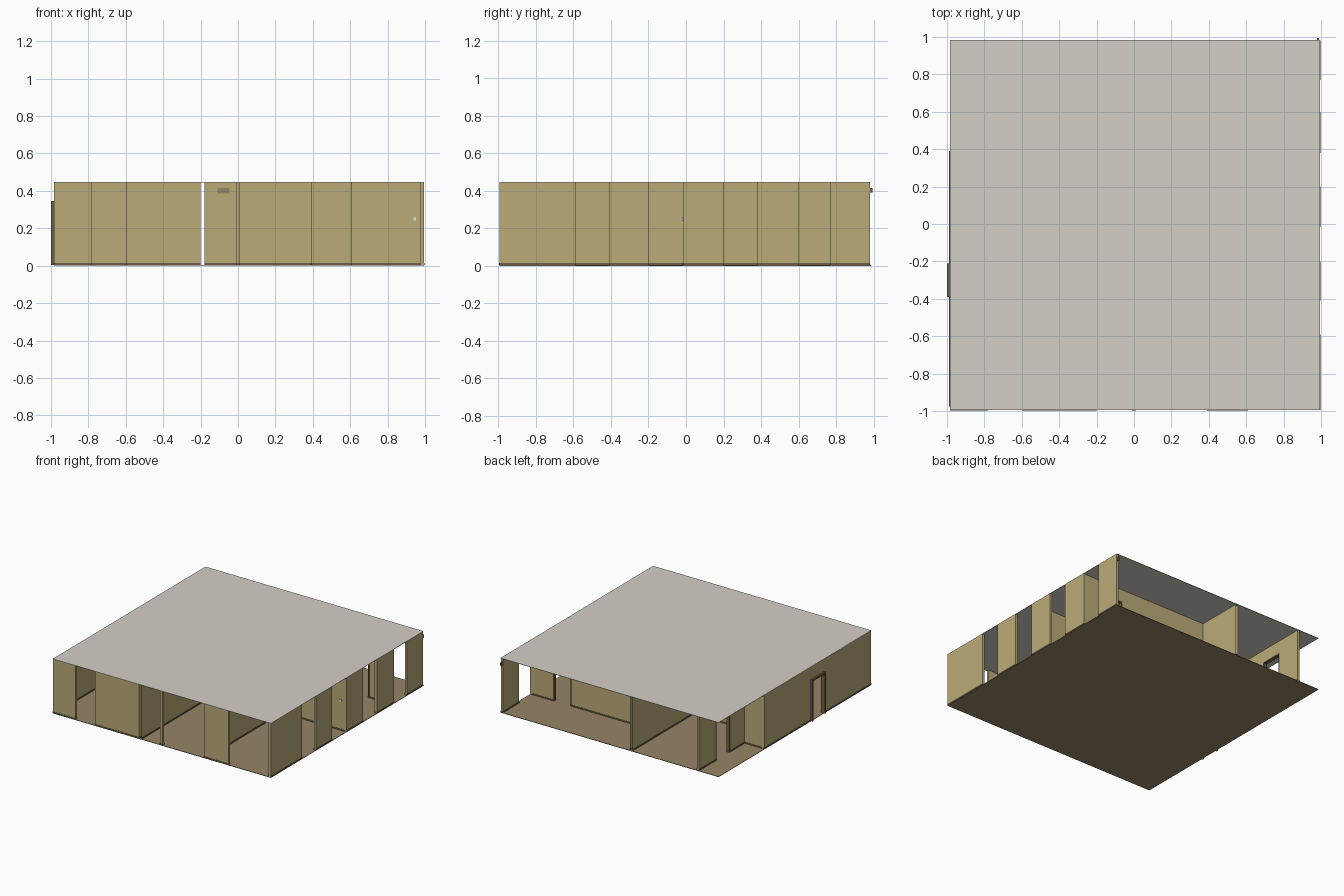
import bpy, bmesh
from mathutils import Vector

cube = bpy.data.objects.get("Cube")
if cube:
    bpy.data.objects.remove(cube, do_unlink=True)

H = 0.445       # ceiling height
DOOR = 0.34     # door head height
BASE = 0.004    # floor surface
T = 0.02        # wall thickness


def material(name, rgb):
    m = bpy.data.materials.new(name)
    m.use_nodes = True
    col = (*rgb, 1)
    m.diffuse_color = col
    bsdf = m.node_tree.nodes["Principled BSDF"]
    bsdf.inputs["Base Color"].default_value = col
    bsdf.inputs["Roughness"].default_value = 0.9
    return m


WALL = material("wall_tan", (0.50, 0.41, 0.19))
FLOOR = material("floor_brown", (0.31, 0.235, 0.13))
CEIL = material("ceiling_grey", (0.66, 0.63, 0.57))
TRIM = material("trim_dark_brown", (0.15, 0.115, 0.065))
VENT = material("vent_brown", (0.30, 0.24, 0.14))
WHITE = material("switch_white", (0.8, 0.8, 0.78))


def boxes(name, items, mat, open_axis=None):
    """One object made of boxes given as (low corner, high corner)."""
    bm = bmesh.new()
    for lo, hi in items:
        lo, hi = Vector(lo), Vector(hi)
        verts = bmesh.ops.create_cube(bm, size=1)["verts"]
        for v in verts:
            v.co = (lo + hi) / 2 + v.co * (hi - lo)
    if open_axis is not None:
        bm.normal_update()
        ends = [f for f in bm.faces if abs(f.normal[open_axis]) > 0.9]
        bmesh.ops.delete(bm, geom=ends, context="FACES")
    mesh = bpy.data.meshes.new(name)
    bm.to_mesh(mesh)
    bm.free()
    mesh.materials.append(mat)
    ob = bpy.data.objects.new(name, mesh)
    bpy.context.collection.objects.link(ob)
    return ob


def wall(name, axis, pos, spans, doors=(), hollow=False):
    """Wall running along an axis, with full-height spans and headed doors."""
    def block(a, b, z0, z1, grow=0):
        h = T / 2 + grow
        if axis == 0:
            return (a, pos - h, z0), (b, pos + h, z1)
        return (pos - h, a, z0), (pos + h, b, z1)

    panels = [block(a, b, BASE, H) for a, b in spans]
    panels += [block(a, b, DOOR, H) for a, b in doors]
    boxes(name, panels, WALL, axis if hollow else None)
    skirts = [block(a, b, BASE, 0.014, 0.003) for a, b in spans]
    boxes(name + "_skirting", skirts, TRIM, axis if hollow else None)
    # door casings: two jambs and a head
    for i, (a, b) in enumerate(doors):
        w = 0.01
        boxes(f"{name}_door_frame_{i}", [
            block(a, a + w, BASE, DOOR, 0.004),
            block(b - w, b, BASE, DOOR, 0.004),
            block(a, b, DOOR - w, DOOR, 0.004)], TRIM)


# slabs
boxes("floor", [((-0.985, -0.995, 0), (0.995, 0.985, BASE))], FLOOR)
boxes("ceiling", [((-0.985, -0.995, H), (0.995, 0.985, H + 0.003))], CEIL)

# outer walls
wall("front_wall", 0, -0.985,
     [(-0.985, -0.78), (-0.6, -0.2), (-0.01, 0.012), (0.39, 0.61)])
wall("left_wall", 1, 0.985,
     [(-0.995, -0.59), (-0.41, -0.2), (-0.015, 0.2), (0.38, 0.6), (0.77, 0.98)])
wall("right_wall", 1, -0.975,
     [(-0.975, -0.39), (-0.21, 0.39)], [(-0.39, -0.21)])
wall("recess_front_wall", 0, 0.38, [(-0.965, -0.785)])
wall("recess_side_wall", 1, -0.795,
     [(0.39, 0.58), (0.77, 0.98)], [(0.58, 0.77)])

# inner partitions
wall("long_partition", 1, -0.19, [(-0.995, 0.98)], hollow=True)
wall("bedroom_side_partition", 1, 0.4, [(-0.975, -0.015)])
wall("bedroom_back_partition", 0, -0.005, [(0.39, 0.975)])
wall("rear_room_partition", 0, 0.585,
     [(-0.18, 0.617), (0.79, 0.975)], [(0.617, 0.79)])
wall("side_room_partition", 0, 0.18, [(-0.965, -0.2)])

# entrance casing standing proud of the right wall
boxes("entrance_frame", [
    ((-1.0, -0.39, BASE), (-0.984, -0.375, 0.345)),
    ((-1.0, -0.225, BASE), (-0.984, -0.21, 0.345)),
    ((-1.0, -0.39, 0.33), (-0.984, -0.21, 0.345))], TRIM)

# small fittings
boxes("air_vent", [((-0.11, 0.567, 0.385), (-0.045, 0.576, 0.415))], VENT)
boxes("light_switch", [((0.937, -0.021, 0.242), (0.953, -0.014, 0.258))], WHITE)
boxes("rear_bracket", [((0.978, 0.98, 0.39), (0.99, 0.995, 0.415))], TRIM)
